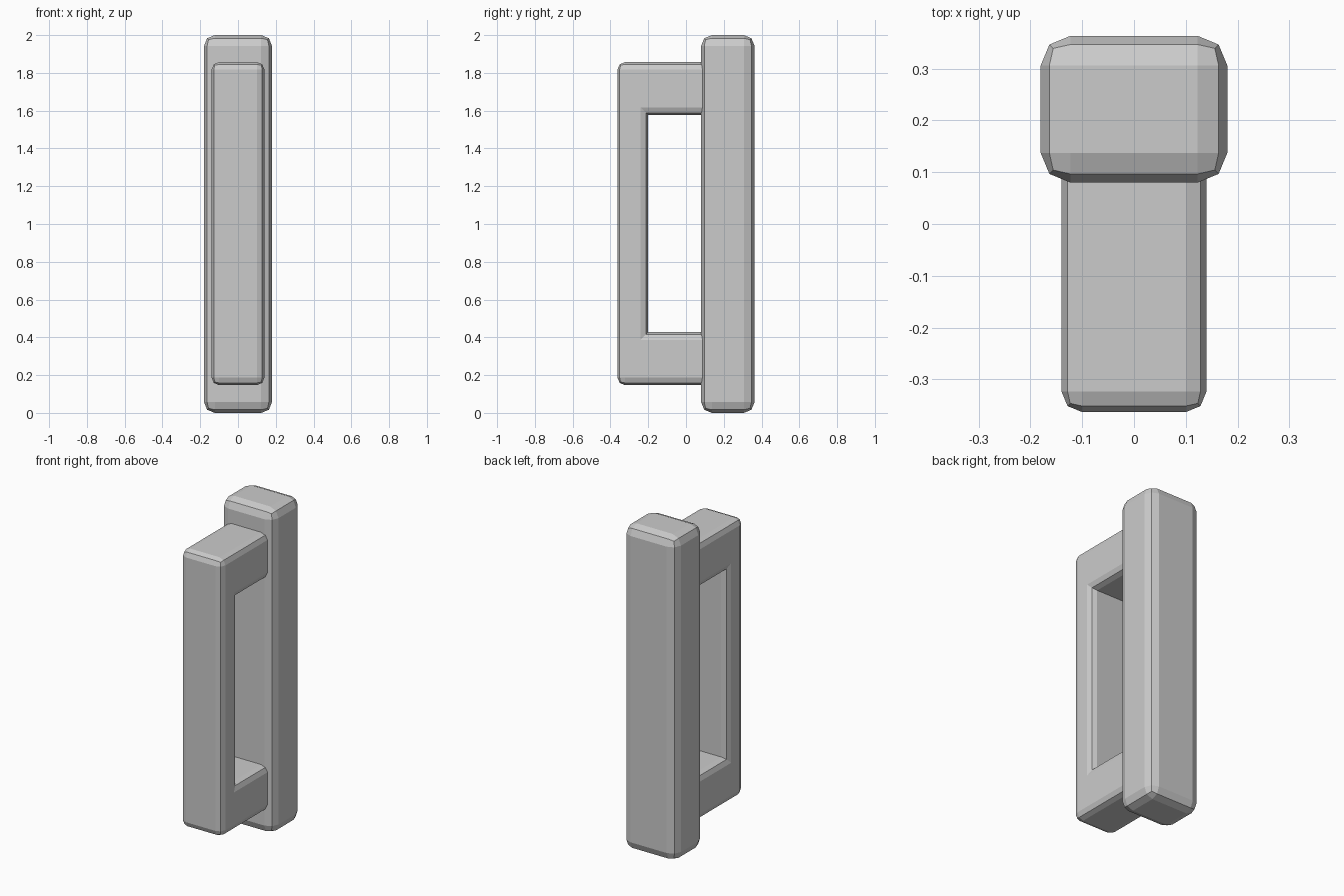
import bpy, bmesh

if "Cube" in bpy.data.objects:
    bpy.data.objects.remove(bpy.data.objects["Cube"])


def extrude_profile(name, yz, half_width, bevel, keep_sharp):
    """Extrude a side profile across x and bevel every edge not kept sharp."""
    bm = bmesh.new()
    base = bm.faces.new([bm.verts.new((-half_width, y, z)) for y, z in yz])
    out = bmesh.ops.extrude_face_region(bm, geom=[base])
    verts = [g for g in out["geom"] if isinstance(g, bmesh.types.BMVert)]
    bmesh.ops.translate(bm, verts=verts, vec=(2 * half_width, 0, 0))
    bmesh.ops.recalc_face_normals(bm, faces=bm.faces[:])
    edges = [e for e in bm.edges if e.is_convex and not keep_sharp(e)]
    bmesh.ops.bevel(bm, geom=edges, offset=bevel, offset_type='OFFSET',
                    segments=2, profile=0.5, affect='EDGES')
    mesh = bpy.data.meshes.new(name)
    bm.to_mesh(mesh)
    bm.free()
    obj = bpy.data.objects.new(name, mesh)
    bpy.context.collection.objects.link(obj)
    return obj


# Back plate: tall bevelled bar
extrude_profile("back_plate",
                [(0.08, 0), (0.363, 0), (0.363, 2), (0.08, 2)],
                0.18, 0.057, lambda e: False)

# Grip: C-shaped bar whose square ends sit inside the plate
END = 0.12
extrude_profile("grip",
                [(-0.363, 0.147), (END, 0.147), (END, 0.427), (-0.2, 0.427),
                 (-0.2, 1.577), (END, 1.577), (END, 1.857), (-0.363, 1.857)],
                0.14, 0.04,
                lambda e: all(abs(v.co.y - END) < 1e-5 for v in e.verts))
